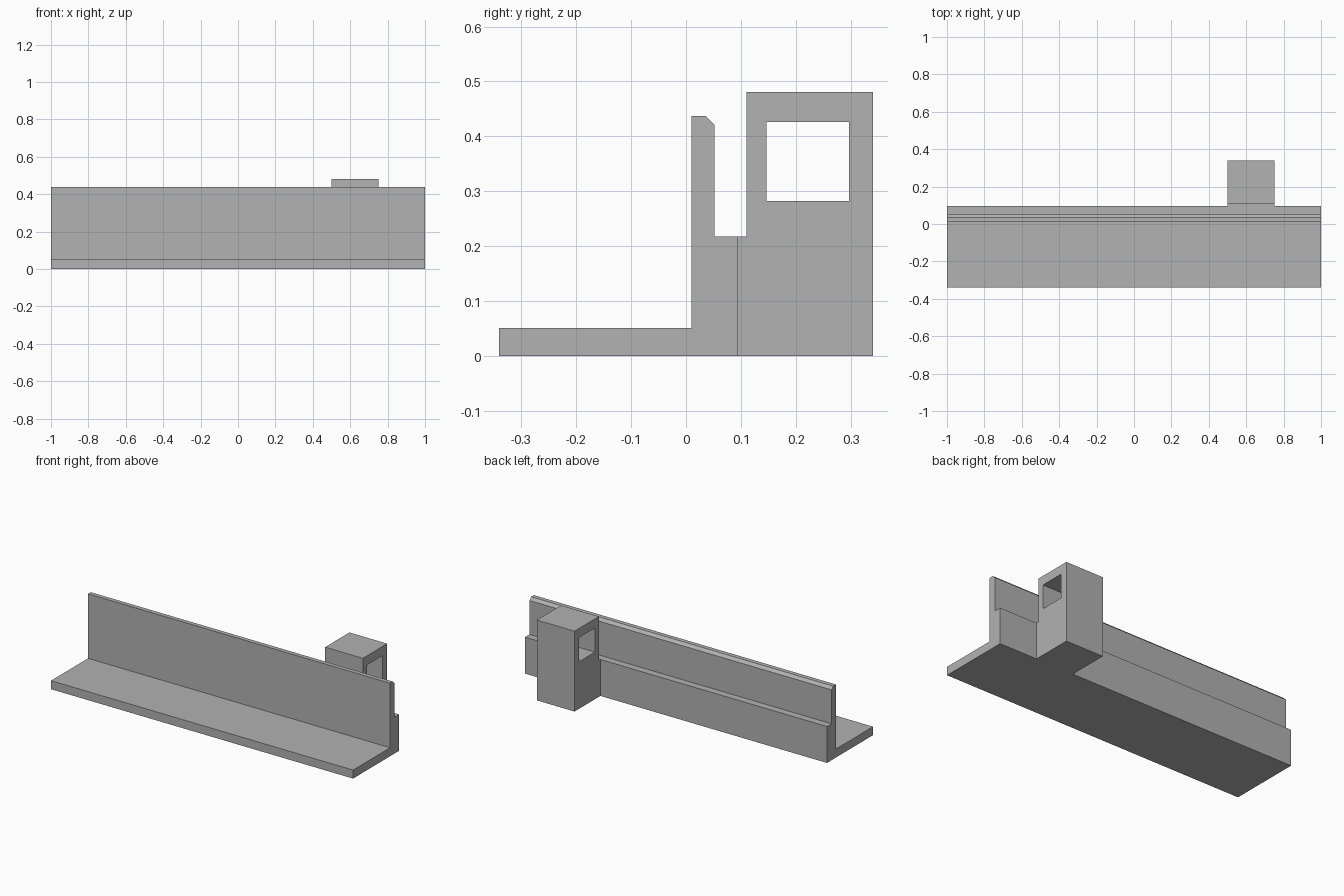
import bpy
import bmesh

cube = bpy.data.objects.get("Cube")
if cube:
    bpy.data.objects.remove(cube, do_unlink=True)

GREY = (0.445, 0.445, 0.445, 1.0)
grey = bpy.data.materials.new("plain grey")
grey.use_nodes = True
grey.diffuse_color = GREY
grey.node_tree.nodes["Principled BSDF"].inputs["Base Color"].default_value = GREY


def extrude_profile(name, profile, x0, x1):
    """Sweep a closed (y, z) profile along x."""
    bm = bmesh.new()
    face = bm.faces.new([bm.verts.new((x0, y, z)) for y, z in profile])
    swept = bmesh.ops.extrude_face_region(bm, geom=[face])["geom"]
    verts = [v for v in swept if isinstance(v, bmesh.types.BMVert)]
    bmesh.ops.translate(bm, verts=verts, vec=(x1 - x0, 0, 0))
    bmesh.ops.recalc_face_normals(bm, faces=bm.faces)
    mesh = bpy.data.meshes.new(name)
    bm.to_mesh(mesh)
    bm.free()
    mesh.materials.append(grey)
    obj = bpy.data.objects.new(name, mesh)
    bpy.context.collection.objects.link(obj)
    return obj


# Long rail: flat base plate, thin upright wall with a chamfered top, rear step
extrude_profile("rail", [
    (-0.34, 0), (0.095, 0), (0.095, 0.218), (0.052, 0.218), (0.052, 0.421),
    (0.036, 0.437), (0.01, 0.437), (0.01, 0.051), (-0.34, 0.051)], -1, 1)

# Rear block, with a foot that meets the rail's step
block = extrude_profile("rear_block", [
    (0.095, 0), (0.34, 0), (0.34, 0.481), (0.11, 0.481),
    (0.11, 0.218), (0.095, 0.218)], 0.5, 0.75)

# Rectangular window through the block
cutter = extrude_profile("window_cutter", [
    (0.147, 0.282), (0.297, 0.282), (0.297, 0.426), (0.147, 0.426)], 0.4, 0.85)
cutter.hide_render = True
cutter.hide_viewport = True
window = block.modifiers.new("window", 'BOOLEAN')
window.operation = 'DIFFERENCE'
window.solver = 'EXACT'
window.object = cutter
